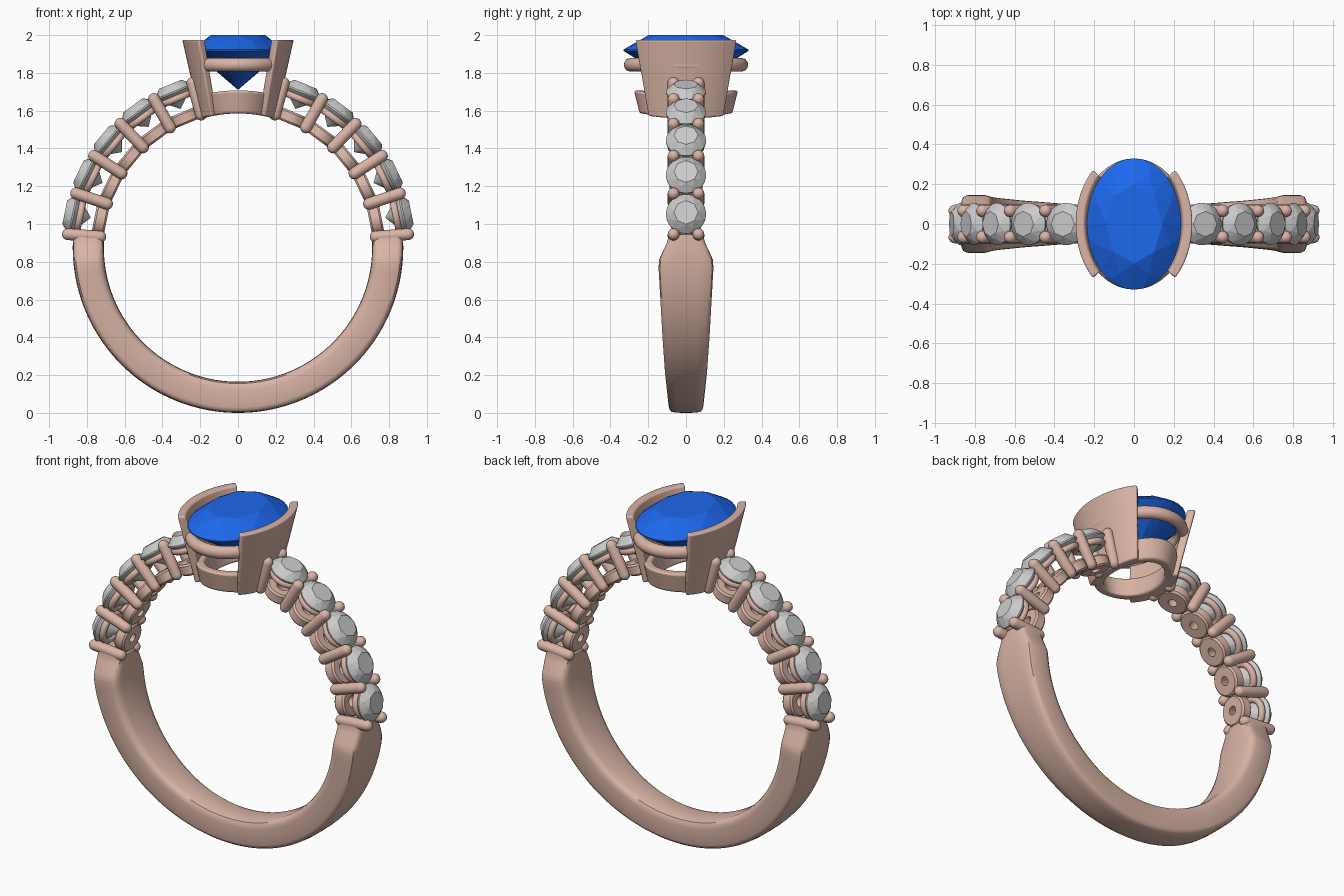
import bpy, bmesh, math
from math import cos, sin, pi, radians, sqrt
from mathutils import Matrix, Vector

if "Cube" in bpy.data.objects:
    bpy.data.objects.remove(bpy.data.objects["Cube"])

CZ, FINGER, OUTER = 0.875, 0.71, 0.875   # ring centre height, inner and outer radius


def material(name, rgb):
    m = bpy.data.materials.new(name)
    m.diffuse_color = (*rgb, 1)
    m.use_nodes = True
    m.node_tree.nodes["Principled BSDF"].inputs["Base Color"].default_value = m.diffuse_color
    return m


METAL = material("rose_metal", (0.70, 0.46, 0.38))
BLUE = material("blue_gem", (0.012, 0.14, 0.85))


def finish(name, bm, mat, smooth=True, bevel=0):
    bmesh.ops.recalc_face_normals(bm, faces=bm.faces)
    me = bpy.data.meshes.new(name)
    bm.to_mesh(me)
    bm.free()
    ob = bpy.data.objects.new(name, me)
    bpy.context.collection.objects.link(ob)
    if mat:
        me.materials.append(mat)
    bpy.ops.object.select_all(action='DESELECT')
    bpy.context.view_layer.objects.active = ob
    ob.select_set(True)
    if smooth:
        bpy.ops.object.shade_smooth_by_angle(angle=radians(40))
    if bevel:
        b = ob.modifiers.new("soft_edges", 'BEVEL')
        b.width, b.segments, b.angle_limit = bevel, 3, radians(40)
    return ob


def sweep(name, rings, loop=False, matrix=Matrix(), mat=METAL, bevel=0):
    """Skin a row of closed sections; cap the ends unless the row loops."""
    bm = bmesh.new()
    vs = [[bm.verts.new(matrix @ Vector(p)) for p in r] for r in rings]
    n = len(vs[0])
    for i in range(len(vs) if loop else len(vs) - 1):
        a, b = vs[i], vs[(i + 1) % len(vs)]
        for j in range(n):
            k = (j + 1) % n
            bm.faces.new((a[j], a[k], b[k], b[j]))
    if not loop:
        bm.faces.new(vs[0])
        bm.faces.new(vs[-1])
    return finish(name, bm, mat, bevel=bevel)


def lathe(name, profile, matrix, steps=24):
    """Turn a closed (radius, height) profile into a ring."""
    rings = [[(r * cos(t), r * sin(t), z) for r, z in profile]
             for t in (2 * pi * i / steps for i in range(steps))]
    return sweep(name, rings, True, matrix)


def gem(name, rx, ry, crown, depth, matrix, mat):
    """Brilliant cut stone: hull of table, crown, girdle, pavilion and culet."""
    bm = bmesh.new()
    for n, r, z, off in ((8, 0.60, crown, 0), (8, 0.83, crown * 0.53, 0.5),
                         (32, 1, 0.004, 0), (32, 1, -0.004, 0),
                         (8, 0.50, -depth * 0.53, 0.5), (1, 0, -depth, 0)):
        for i in range(n):
            t = 2 * pi * (i + off) / n
            bm.verts.new(matrix @ Vector((rx * r * cos(t), ry * r * sin(t), z)))
    bmesh.ops.convex_hull(bm, input=bm.verts)
    return finish(name, bm, mat, smooth=False)


def radial(deg, r, y=0):
    """Frame on the ring whose z axis points outwards."""
    a = radians(deg)
    return Matrix.Translation((r * cos(a), y, CZ + r * sin(a))) @ Matrix.Rotation(pi / 2 - a, 4, 'Y')


def arc(x, r):
    return CZ + sqrt(r * r - x * x)


# Shank: lower half of the band, widest just below its shoulders
WIDTHS = [(0, .088), (.03, .093), (.2, .111), (.4, .125), (.6, .136), (.76, .145),
          (.80, .143), (.86, .12), (.91, .097), (1, .09)]


def half_width(z):
    for (z0, w0), (z1, w1) in zip(WIDTHS, WIDTHS[1:]):
        if z <= z1:
            return w0 + (w1 - w0) * (z - z0) / (z1 - z0)
    return .09


SECTION = [(OUTER, 0), (OUTER - .001, .5), (OUTER - .005, .82), (OUTER - .014, .95), (OUTER - .03, 1),
           (.755, 1), (.735, .97), (.72, .88), (FINGER + .002, .65), (FINGER, 0)]
SECTION += [(r, -y) for r, y in SECTION[-2:0:-1]]
rings = []
for i in range(121):
    a = radians(-184.5 + 189 * i / 120)
    w = half_width(max(0, CZ + 0.86 * sin(a)))
    rings.append([(r * cos(a), w * y, CZ + r * sin(a)) for r, y in SECTION])
sweep("shank", rings)

# Shoulders: prong pairs, stones, seat rings and pierced base discs on both sides
PR = 0.031
LENGTH = 0.235
capsule = []
for i in range(13):
    t = pi * i / 12
    r, z = max(PR * sin(t), .001), -PR * cos(t) + (PR if i <= 6 else LENGTH - PR)
    capsule.append((r, z))
    if i == 6:
        capsule.append((PR, LENGTH - PR))
prong = [[(r * cos(2 * pi * j / 16), r * sin(2 * pi * j / 16), z) for j in range(16)]
         for r, z in capsule]
seat = [(.08 + .019 * cos(2 * pi * j / 10), .019 * sin(2 * pi * j / 10)) for j in range(10)]
disc = [(.025, 0), (.078, 0), (.088, .01), (.088, .056), (.078, .066), (.035, .066)]

for side in ("right", "left"):
    def ang(d):
        return d if side == "right" else 180 - d
    for k in range(6):
        for y, tag in ((-.066, "front"), (.066, "back")):
            sweep(f"{side}_{tag}_prong_{k}", prong, matrix=radial(ang(4.5 + 14 * k), .70, y))
    for k in range(5):
        d = ang(11.5 + 14 * k)
        gem(f"{side}_stone_{k}", .106, .106, .046, .095, radial(d, .89), None)
        lathe(f"{side}_seat_ring_{k}", seat, radial(d, .853))
        lathe(f"{side}_base_disc_{k}", disc, radial(d, FINGER))

# Centre stone: oval blue gem
gem("centre_stone", .24, .33, .08, .21, Matrix.Translation((0, 0, 1.92)), BLUE)

# Half bezel walls: flared oval shell, open at front and back
for s, side in ((1, "right"), (-1, "left")):
    rings = []
    for i in range(33):
        t = radians(-45 + 90 * i / 32)
        c, n = s * cos(t), sin(t)
        rings.append([(.295 * c, .385 * n, 1.975),
                      (.20 * c, .285 * n, arc(.20 * c, FINGER)),
                      (.155 * c, .24 * n, arc(.155 * c, FINGER)),
                      (.247 * c, .345 * n, 1.975)])
    sweep(f"{side}_bezel_wall", rings, bevel=.014)

# Gallery rail: round oval wire under the centre stone
rings = []
for i in range(64):
    t = 2 * pi * i / 64
    rings.append([((.232 + .034 * cos(p)) * cos(t), (.295 + .034 * cos(p)) * sin(t), 1.843 + .036 * sin(p))
                  for p in (2 * pi * j / 12 for j in range(12))])
sweep("gallery_rail", rings, True)

# Head base: oval collar curved to follow the finger
rings = []
for i in range(64):
    t = 2 * pi * i / 64
    c, n = cos(t), sin(t)
    rings.append([(a * c, b * n, arc(a * c, r)) for a, b, r in
                  ((.205, .275, .832), (.185, .245, FINGER), (.135, .195, FINGER), (.155, .225, .832))])
sweep("head_base", rings, True, bevel=.012)
